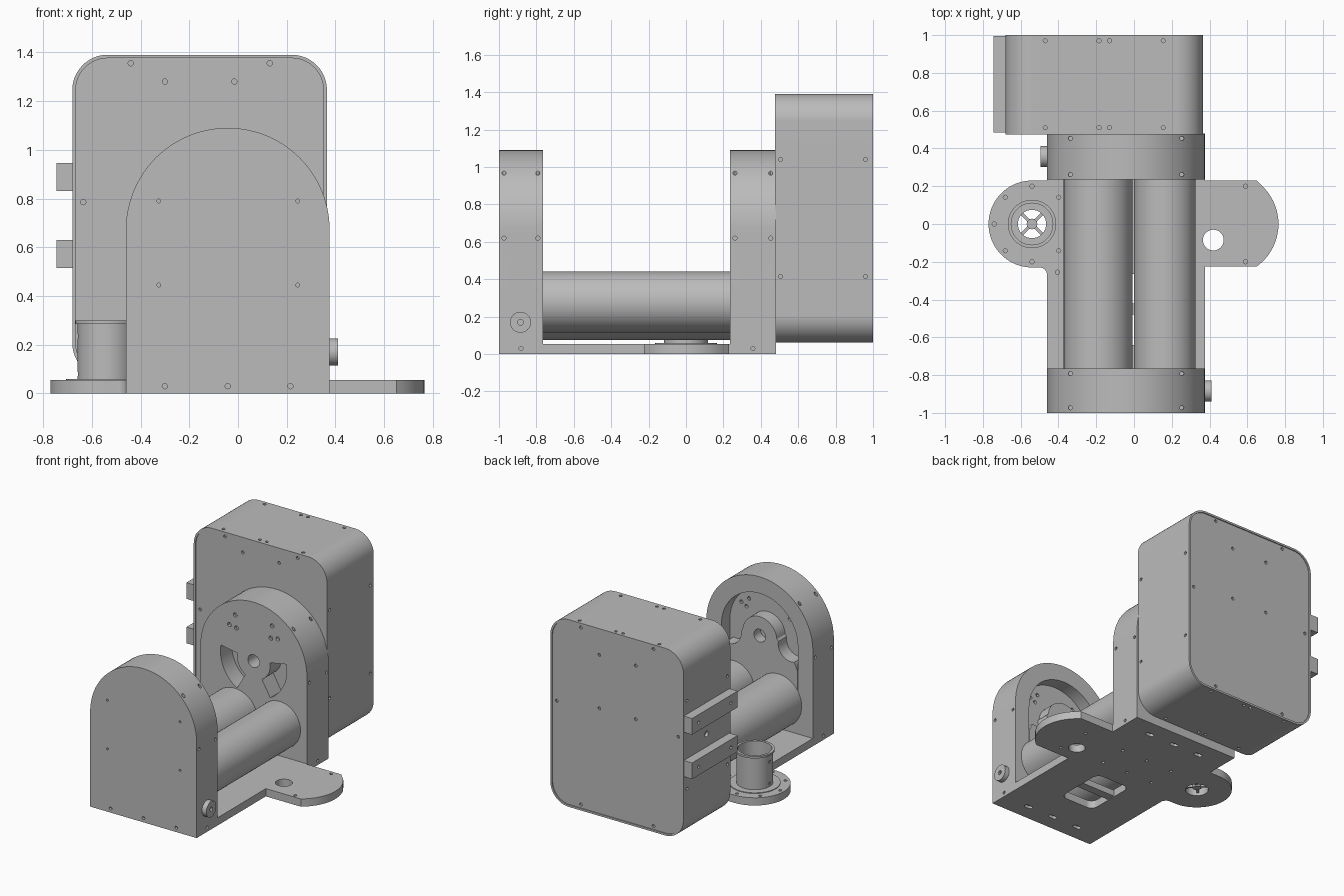
import bpy, bmesh
from math import sin, cos, pi, radians
from mathutils import Vector

old = bpy.data.objects.get("Cube")
if old:
    bpy.data.objects.remove(old, do_unlink=True)

grey = bpy.data.materials.new("satin grey")
grey.use_nodes = True
grey.diffuse_color = (0.5, 0.5, 0.5, 1)
grey.node_tree.nodes["Principled BSDF"].inputs["Base Color"].default_value = (0.5, 0.5, 0.5, 1)

PLACE = {"x": lambda u, v, d: (d, u, v),
         "y": lambda u, v, d: (u, d, v),
         "z": lambda u, v, d: (u, v, d)}


# ---- profile helpers ----
def arc(cx, cy, r, start, end, n=24):
    angles = [radians(start + (end - start) * i / n) for i in range(n + 1)]
    return [(cx + r * cos(a), cy + r * sin(a)) for a in angles]


def circle(cx, cy, r, n=32):
    return arc(cx, cy, r, 0, 360, n)[:-1]


def rect(x0, y0, x1, y1, r=0):
    if not r:
        return [(x0, y0), (x1, y0), (x1, y1), (x0, y1)]
    return (arc(x1 - r, y1 - r, r, 0, 90, 12) + arc(x0 + r, y1 - r, r, 90, 180, 12)
            + arc(x0 + r, y0 + r, r, 180, 270, 12) + arc(x1 - r, y0 + r, r, 270, 360, 12))


# ---- solid helpers: each solid is (profile, axis, from, to) ----
def build(name, solids):
    bm = bmesh.new()
    for pts, axis, a, b in solids:
        face = bm.faces.new([bm.verts.new(PLACE[axis](u, v, a)) for u, v in pts])
        made = bmesh.ops.extrude_face_region(bm, geom=[face])["geom"]
        shift = Vector(PLACE[axis](0, 0, b - a))
        bmesh.ops.translate(bm, vec=shift, verts=[g for g in made if isinstance(g, bmesh.types.BMVert)])
    bmesh.ops.recalc_face_normals(bm, faces=bm.faces)
    mesh = bpy.data.meshes.new(name)
    bm.to_mesh(mesh)
    bm.free()
    mesh.materials.append(grey)
    obj = bpy.data.objects.new(name, mesh)
    bpy.context.collection.objects.link(obj)
    return obj


def activate(obj):
    bpy.ops.object.select_all(action="DESELECT")
    obj.select_set(True)
    bpy.context.view_layer.objects.active = obj


def cut(obj, solids):
    cutter = build("cutter", solids)
    cutter.hide_render = True
    mod = obj.modifiers.new("cut", "BOOLEAN")
    mod.operation, mod.solver, mod.object = "DIFFERENCE", "EXACT", cutter
    activate(obj)
    bpy.ops.object.modifier_apply(modifier=mod.name)
    bpy.data.objects.remove(cutter, do_unlink=True)


def holes(points, axis, surface, r=0.011, depth=0.02):
    return [(circle(u, v, r, 12), axis, surface - depth, surface + depth) for u, v in points]


def grid(us, vs):
    return [(u, v) for u in us for v in vs]


# ---- arched end housings ----
CX, CZ, R = -0.042, 0.672, 0.418
LEFT, RIGHT = CX + R, CX - R
arch = [(RIGHT, 0), (LEFT, 0)] + arc(CX, CZ, R, 0, 180, 48)


def housing(name, y0, y1):
    obj = build(name, [(arch, "y", y0, y1)])
    ys = (y0 + 0.027, y1 - 0.027)
    spots = holes(grid(ys, (0.62,)), "x", LEFT) + holes(grid(ys, (0.62,)), "x", RIGHT)
    spots += holes(grid((CX - 0.295, CX + 0.295), ys), "z", CZ + 0.296, depth=0.03)
    mid = (y0 + y1) / 2
    spots += holes([(mid, 0.03)], "x", LEFT) + holes([(mid, 0.03)], "x", RIGHT)
    spots += [(rect(x - 0.03, mid - 0.015, x + 0.03, mid + 0.015, 0.014), "z", -0.02, 0.02)
              for x in (-0.25, CX, 0.165)]
    cut(obj, spots)
    return obj


front = housing("front_housing", -1, -0.765)
cut(front, holes(grid((-0.325, 0.245), (0.445, 0.79)), "y", -1, 0.008)
    + holes([(x, 0.03) for x in (-0.3, CX, 0.215)], "y", -1))
pocket = [(CX - 0.3, 0.2), (CX + 0.3, 0.2)] + arc(CX, CZ, 0.3, 0, 180, 40)
cut(front, [(pocket, "y", -0.86, -0.7)])

# bearing bracket standing in the front pocket
side = arc(CX, CZ, 0.135, 90, 5, 14) + arc(CX + 0.245, CZ - 0.02, 0.1, 170, 285, 12)
side += [(CX + 0.297, 0.5), (CX + 0.297, 0.2)]
bracket = build("bearing_bracket",
                [(side + [(2 * CX - x, z) for x, z in reversed(side[1:])], "y", -0.865, -0.766)])
cut(bracket, [(circle(CX, CZ, 0.045), "y", -0.84, -0.7)])
cut(front, holes([(CX + s * x, z) for s in (-1, 1) for x, z in ((0.15, 0.86), (0.17, 0.8), (0.21, 0.82))],
                 "y", -0.86, 0.013))

# rear housing with two kidney openings and a shaft hole
rear = housing("rear_housing", 0.235, 0.48)
kidneys = []
for a in (145, -25):
    kidneys.append((arc(CX, CZ, 0.255, a, a + 60) + arc(CX, CZ, 0.135, a + 60, a), "y", 0.2, 0.36))
kidneys[1] = (arc(CX, CZ, 0.255, 35, -25) + arc(CX, CZ, 0.135, -25, 35), "y", 0.2, 0.36)
for i, s in enumerate((-1, 1)):
    outline = arc(CX, CZ, 0.26, -60, 10) + arc(CX, CZ, 0.13, 10, -60)
    kidneys[i] = ([(CX + s * (x - CX), z) for x, z in outline], "y", 0.2, 0.36)
cut(rear, kidneys + [(circle(CX, CZ, 0.045), "y", 0.2, 0.36)])
cut(rear, holes([(CX + s * x, z) for s in (-1, 1) for x, z in ((0.145, 0.96), (0.135, 0.87), (0.19, 0.88))],
                "y", 0.235, 0.015))

# ---- side knobs ----
for name, x0, x1, y in (("front_knob", LEFT, 0.41, -0.885), ("rear_knob", -0.495, RIGHT, 0.357)):
    knob = build(name, [(circle(y, 0.17, 0.056), "x", x0, x1)])
    cut(knob, holes([(y, 0.17)], "x", x1 if x1 > 0 else x0, 0.015))

# ---- rollers ----
build("large_roller", [(circle(-0.19, 0.258, 0.182, 64), "y", -0.85, 0.3)])
build("small_roller", [(circle(0.163, 0.278, 0.163, 64), "y", -0.85, 0.3)])

# ---- base plate with side wings ----
CUP = -0.54
outline = [(RIGHT, -0.765), (LEFT, -0.765), (LEFT, -0.225), (0.65, -0.225)]
outline += arc(0.488, 0, 0.277, -53, 53, 20)[1:-1]
outline += [(0.65, 0.23), (LEFT, 0.23), (LEFT, 0.235), (RIGHT, 0.235), (RIGHT, 0.23)]
outline += arc(CUP, 0, 0.23, 90, 270, 32) + arc(RIGHT - 0.04, -0.27, 0.04, 90, 0, 6)
base = build("base_plate", [(outline, "z", 0, 0.055)])
ring = [(CUP + 0.2 * cos(a), 0.2 * sin(a)) for a in (pi * (0.25 + k / 4) for k in range(8))]
cut(base, [(rect(-0.18, -0.64, 0.09, -0.265, 0.05), "z", -1, 1),
           (circle(0.42, -0.085, 0.055), "z", -1, 1),
           (circle(CUP, 0, 0.075), "z", -1, 1)]
    + holes([(0.59, 0.2), (0.59, -0.2), (-0.405, -0.255)] + ring, "z", 0.055)
    + holes(grid((-0.25, CX, 0.165), (-0.12, 0.08)) + [(0.5, 0.1), (0.5, -0.15)], "z", 0))
build("opening_bar", [(rect(-0.19, -0.48, 0.1, -0.42), "z", 0.005, 0.05)])

# ---- round cup with crossed spokes ----
flange = build("cup_flange", [(circle(CUP, 0, 0.165, 48), "z", 0.053, 0.06)])
cut(flange, [(circle(CUP, 0, 0.11, 48), "z", 0, 1)])
cup = build("cup", [(circle(CUP, 0, 0.118, 48), "z", 0.05, 0.288)])
cut(cup, [(circle(CUP, 0, 0.11, 48), "z", 0, 1)])
lip = build("cup_lip", [(circle(CUP, 0, 0.128, 48), "z", 0.286, 0.3)])
cut(lip, [(circle(CUP, 0, 0.11, 48), "z", 0, 1)])
cut(cup, holes([(0, 0.08), (0, 0.235)], "x", CUP - 0.118, depth=0.006))
for i, a in enumerate((45, 135)):
    c, s = cos(radians(a)), sin(radians(a))
    bar = [(CUP + u * c - v * s, u * s + v * c) for u, v in rect(-0.113, -0.008, 0.113, 0.008)]
    build("spoke_%d" % (i + 1), [(bar, "z", 0.02, 0.035 + 0.002 * i)])
build("spoke_hub", [(circle(CUP, 0, 0.028), "z", 0.015, 0.045)])

# ---- rear cabinet with recessed end panels ----
X0, X1, Z0, Z1 = -0.68, 0.365, 0.062, 1.39
cabinet = build("cabinet", [(rect(X0, Z0, X1, Z1, 0.145), "y", 0.475, 1)])
panel = rect(X0 + 0.014, Z0 + 0.014, X1 - 0.014, Z1 - 0.014, 0.131)
cut(cabinet, [(panel, "y", 0.4, 0.482), (panel, "y", 0.993, 1.1)])
rim = grid((-0.44, 0.13), (1.355, 0.1)) + grid((-0.635, 0.32), (0.785,))
spots = holes(rim + [(-0.3, 1.28), (-0.015, 1.28)], "y", 0.482, depth=0.012)
spots += holes(rim + grid((-0.3, -0.015), (0.82, 1.2)), "y", 0.993, depth=0.012)
for z in (Z0, Z1):
    spots += holes(grid((-0.47, -0.185, -0.13, 0.155), (0.51, 0.97)), "z", z)
for x in (X0, X1):
    spots += holes(grid((0.505, 0.96), (0.415, 1.04)), "x", x)
cut(cabinet, spots + holes([(0.74, 0.72)], "x", X0, 0.02))
for name, z in (("lower_rail", 0.515), ("upper_rail", 0.83)):
    rail = build(name, [(rect(0.485, z, 0.995, z + 0.115), "x", -0.745, X0 + 0.002)])
    cut(rail, holes(grid((0.56, 0.92), (z + 0.058,)), "x", -0.745))

# ---- shading ----
for obj in bpy.context.scene.objects:
    if obj.type == "MESH" and obj.data.materials and obj.data.materials[0] == grey:
        activate(obj)
        bpy.ops.object.shade_smooth_by_angle(angle=radians(30))
        obj.modifiers.new("even_normals", "WEIGHTED_NORMAL").keep_sharp = True
